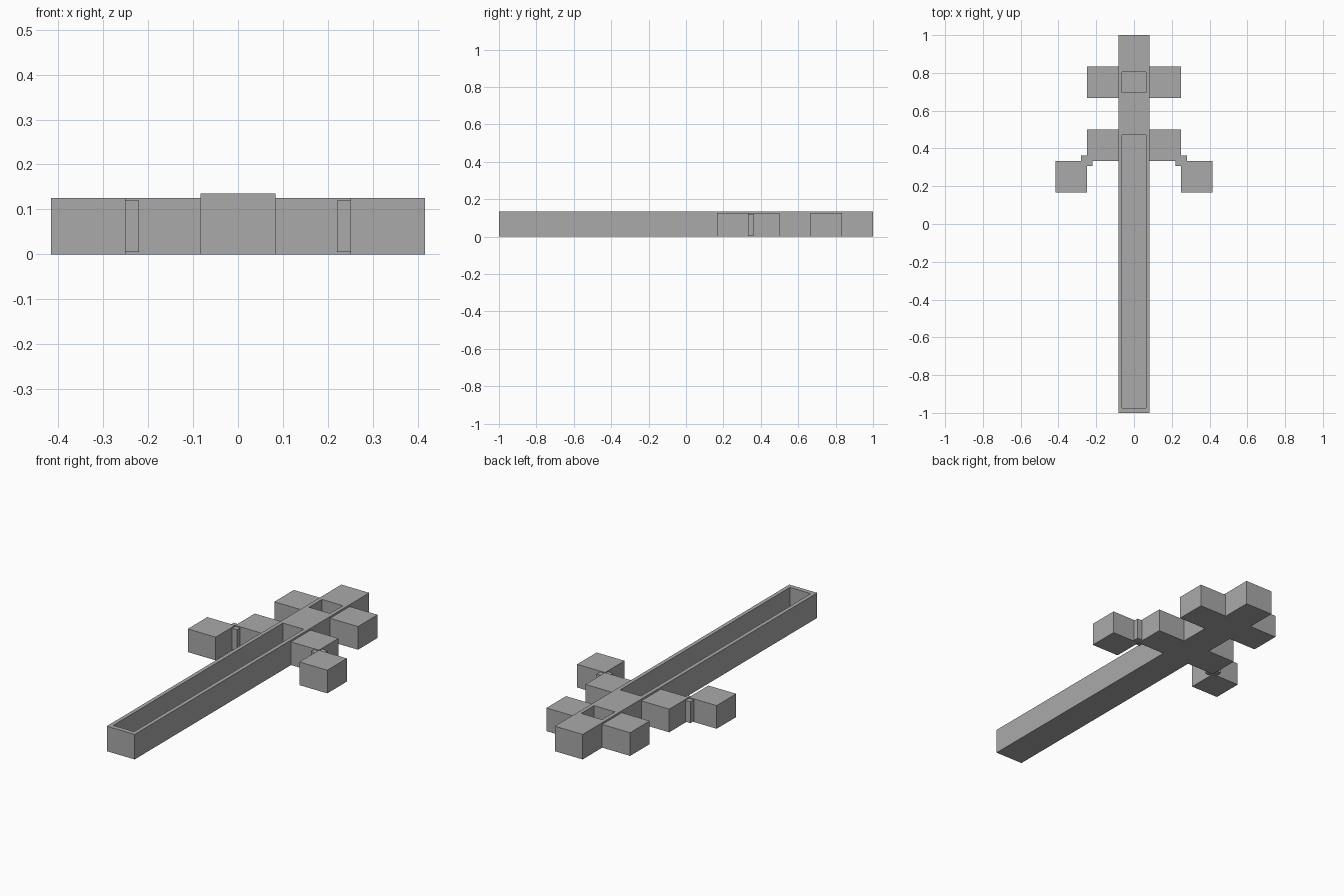
import bpy, bmesh

if "Cube" in bpy.data.objects:
    bpy.data.objects.remove(bpy.data.objects["Cube"])

grey = bpy.data.materials.new("grey")
grey.diffuse_color = (0.4, 0.4, 0.4, 1)
grey.use_nodes = True
grey.node_tree.nodes["Principled BSDF"].inputs["Base Color"].default_value = grey.diffuse_color


def box(name, x0, x1, y0, y1, z0, z1):
    """Axis-aligned box given by its limits."""
    bm = bmesh.new()
    bmesh.ops.create_cube(bm, size=1)
    for v in bm.verts:
        v.co = (x1 if v.co.x > 0 else x0,
                y1 if v.co.y > 0 else y0,
                z1 if v.co.z > 0 else z0)
    mesh = bpy.data.meshes.new(name)
    bm.to_mesh(mesh)
    bm.free()
    mesh.materials.append(grey)
    obj = bpy.data.objects.new(name, mesh)
    bpy.context.collection.objects.link(obj)
    return obj


W = 1 / 12   # half width of the hull
H = 0.125    # height of the side blocks

# Long hull with two open pockets in its top
hull = box("hull", -W, W, -1, 1, 0, 0.135)
for name, y0, y1 in (("long_pocket_cutter", -0.975, 0.472),
                     ("small_pocket_cutter", 0.695, 0.805)):
    cutter = box(name, -0.0625, 0.0625, y0, y1, 0.015, 0.2)
    cutter.hide_render = True
    cutter.hide_viewport = True
    cut = hull.modifiers.new(name, 'BOOLEAN')
    cut.operation = 'DIFFERENCE'
    cut.solver = 'EXACT'
    cut.object = cutter

# Side blocks and corner links, repeated on both sides
for side, s in (("left", -1), ("right", 1)):
    for name, a, b, y0, y1, z0, z1 in (
            ("rear_block", W, 3 * W, 8 * W, 10 * W, 0, H),
            ("middle_block", W, 3 * W, 4 * W, 6 * W, 0, H),
            ("outer_block", 3 * W, 5 * W, 2 * W, 4 * W, 0, H),
            ("corner_link", 0.22, 0.28, 0.307, 0.363, 0.005, 0.12)):
        x0, x1 = sorted((s * a, s * b))
        box(f"{side}_{name}", x0, x1, y0, y1, z0, z1)
